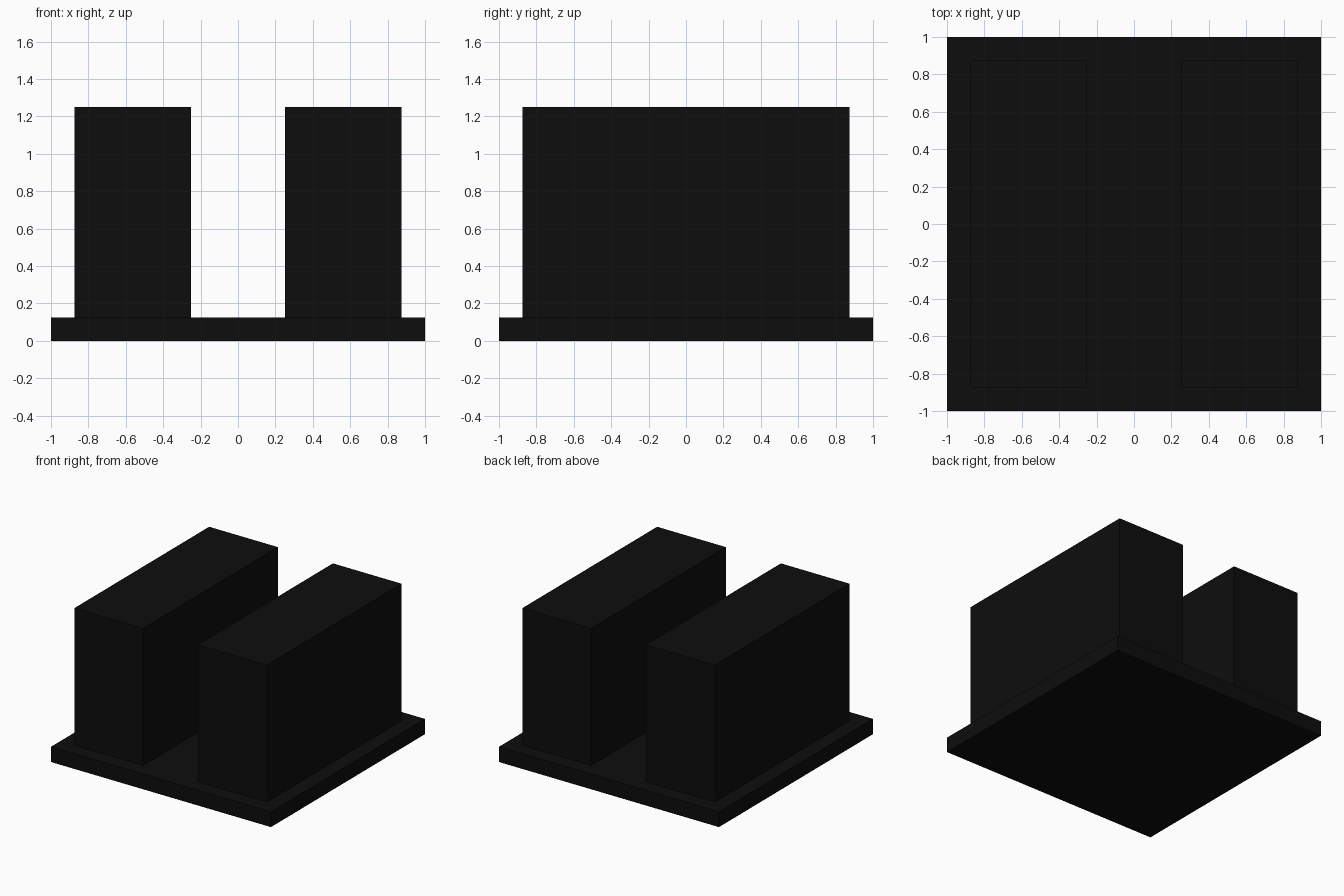
import bpy

if "Cube" in bpy.data.objects:
    bpy.data.objects.remove(bpy.data.objects["Cube"])

# Near-black finish shared by all parts
black = bpy.data.materials.new("black")
black.diffuse_color = (0.004, 0.004, 0.004, 1.0)
black.use_nodes = True
black.node_tree.nodes["Principled BSDF"].inputs["Base Color"].default_value = black.diffuse_color


def box(name, x, y, z):
    """Axis-aligned box from (min, max) ranges."""
    ranges = (x, y, z)
    bpy.ops.mesh.primitive_cube_add(size=1, location=[(a + b) / 2 for a, b in ranges])
    obj = bpy.context.object
    obj.name = name
    obj.scale = [b - a for a, b in ranges]
    bpy.ops.object.transform_apply(location=False, rotation=False, scale=True)
    obj.data.materials.append(black)
    return obj


# Square base plate
box("base_plate", (-1, 1), (-1, 1), (0, 0.125))

# Two parallel upright blocks standing on the plate
box("left_block", (-0.875, -0.25), (-0.875, 0.875), (0.125, 1.25))
box("right_block", (0.25, 0.875), (-0.875, 0.875), (0.125, 1.25))
